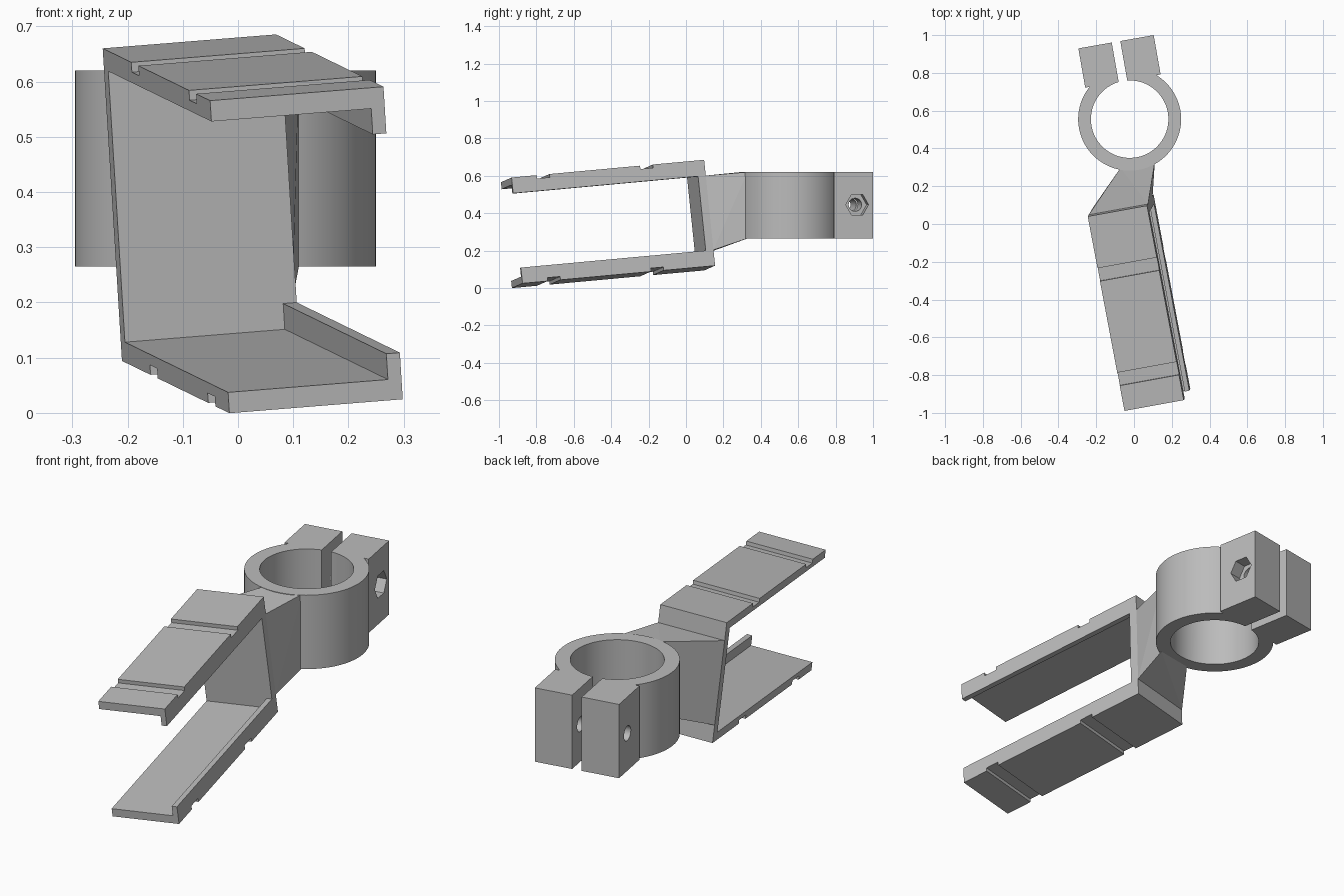
import bpy
import bmesh
from math import cos, sin, radians, asin, acos, degrees
from mathutils import Vector, Matrix

if "Cube" in bpy.data.objects:
    bpy.data.objects.remove(bpy.data.objects["Cube"])

grey = bpy.data.materials.new("plain grey")
grey.use_nodes = True
COLOUR = (0.5, 0.5, 0.5, 1)
grey.diffuse_color = COLOUR
grey.node_tree.nodes["Principled BSDF"].inputs["Base Color"].default_value = COLOUR


def frame(a, b, c, origin):
    """Matrix whose axes are a, b, c."""
    m = Matrix((a, b, c)).transposed().to_4x4()
    m.translation = origin
    return m


def finish(name, bm):
    bmesh.ops.recalc_face_normals(bm, faces=bm.faces)
    mesh = bpy.data.meshes.new(name)
    bm.to_mesh(mesh)
    bm.free()
    mesh.materials.append(grey)
    obj = bpy.data.objects.new(name, mesh)
    bpy.context.collection.objects.link(obj)
    return obj


def prism(name, outline, low, high, matrix):
    """Extrude a flat outline along the third axis of the matrix."""
    bm = bmesh.new()
    face = bm.faces.new([bm.verts.new((a, b, low)) for a, b in outline])
    new = bmesh.ops.extrude_face_region(bm, geom=[face])["geom"]
    bmesh.ops.translate(bm, vec=(0, 0, high - low),
                        verts=[g for g in new if isinstance(g, bmesh.types.BMVert)])
    bm.transform(matrix)
    return finish(name, bm)


def arc(radius, start, end, steps, centre=(0, 0)):
    angles = [radians(start + (end - start) * i / steps) for i in range(steps + 1)]
    return [(centre[0] + radius * cos(t), centre[1] + radius * sin(t)) for t in angles]


def rect(a0, a1, b0, b1):
    return [(a0, b0), (a1, b0), (a1, b1), (a0, b1)]


def cut(obj, cutter):
    mod = obj.modifiers.new("cut", "BOOLEAN")
    mod.operation = "DIFFERENCE"
    mod.solver = "EXACT"
    mod.object = cutter
    bpy.context.view_layer.objects.active = obj
    bpy.ops.object.modifier_apply(modifier=mod.name)


# Tilted frame of the forked bracket: across, along, up
along = Vector((-0.185, 0.979, 0.09)).normalized()
across = Vector((0.98, 0.17, 0.078))
across = (across - along * across.dot(along)).normalized()
up = across.cross(along)
corner = Vector((-0.245, 0.04, 0.66))
side = frame(along, up, across, corner)
WIDTH, LENGTH, HEIGHT = 0.32, 1.052, 0.57
PLATE, LIP, LIP_W, GROOVE = 0.038, 0.085, 0.025, 0.018

# Forked bracket: two grooved arms joined by a back plate
top_edge = [(0, 0)]
for start in (-0.28, -0.845):
    top_edge += [(start, 0), (start, -GROOVE), (start - 0.07, -GROOVE), (start - 0.07, 0)]
top_edge += [(-LENGTH, 0), (-LENGTH, -PLATE), (-0.042, -PLATE)]
bottom_edge = [(a, -HEIGHT - b) for a, b in reversed(top_edge)]
bracket = prism("forked_bracket", top_edge + bottom_edge, 0, WIDTH, side)

# Lips along the inner edges of both arms
for name, b0, b1 in (("upper_lip", -LIP, -PLATE),
                     ("lower_lip", PLATE - HEIGHT, LIP - HEIGHT)):
    prism(name, rect(-LENGTH, -0.042, b0, b1), WIDTH - LIP_W, WIDTH, side)

# Clamp frame: turned about the vertical axis
turn = radians(10)
u = Vector((cos(turn), sin(turn), 0))
v = Vector((-sin(turn), cos(turn), 0))
z = Vector((0, 0, 1))
centre = Vector((-0.023, 0.555, 0))
OUTER, INNER, SLIT, EAR, EAR_END = 0.2725, 0.205, 0.023, 0.2025, 0.416
BASE, TOP = 0.265, 0.62

# Split ring clamp with two ears
gap = degrees(asin(SLIT / INNER))
shoulder = degrees(acos(INNER / OUTER))
outline = arc(INNER, 90 - gap, gap - 270, 96)
outline += [(-SLIT, EAR_END), (-EAR, EAR_END), (-EAR, INNER)]
outline += arc(OUTER, 90 + shoulder, 450 - shoulder, 80)
outline += [(EAR, INNER), (EAR, EAR_END), (SLIT, EAR_END)]
clamp = prism("split_ring_clamp", outline, BASE, TOP, frame(u, v, z, centre))

# Tapered neck from the back plate to the ring
bm = bmesh.new()
for a in (0, WIDTH):
    for b in (-LIP, LIP - HEIGHT):
        bm.verts.new(side @ Vector((0, b, a)))
for a in (-0.092, 0.092):
    for h in (BASE, TOP):
        bm.verts.new(centre + u * a - v * 0.245 + z * h)
bmesh.ops.convex_hull(bm, input=bm.verts)
bmesh.ops.dissolve_limit(bm, angle_limit=0.01, verts=bm.verts, edges=bm.edges)
neck = finish("tapered_neck", bm)

# Side window through plate, neck and ring
window = prism("window_cutter", rect(-0.2, 0.585, -0.344, -0.223), -0.3, 0.21, side)
for part in (bracket, neck, clamp):
    cut(part, window)

# Bolt hole through both ears and hexagonal nut pocket
bolt_frame = frame(v, z, u, centre)
bolt_at = (0.33, 0.445)
bolt = prism("bolt_cutter", arc(0.035, 0, 350, 35, bolt_at), -0.3, 0.3, bolt_frame)
nut = prism("nut_cutter", arc(0.062, 0, 300, 5, bolt_at), 0.14, 0.3, bolt_frame)
for cutter in (bolt, nut):
    cut(clamp, cutter)
for cutter in (window, bolt, nut):
    bpy.data.objects.remove(cutter)

# Smooth the curved walls only
bpy.ops.object.select_all(action="DESELECT")
clamp.select_set(True)
bpy.context.view_layer.objects.active = clamp
bpy.ops.object.shade_smooth_by_angle(angle=radians(30))
